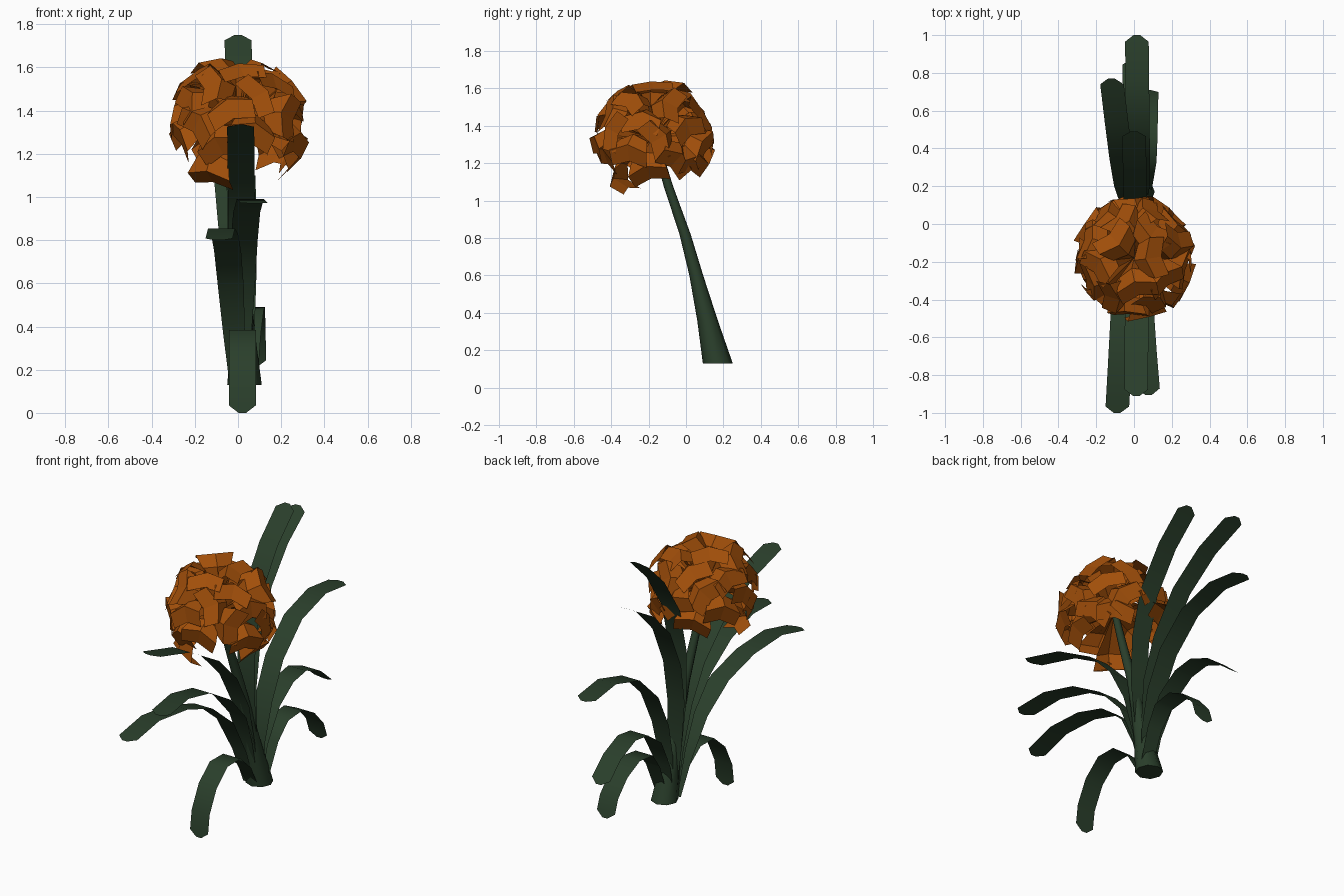
import bpy, math, random
from mathutils import Vector, Matrix

if "Cube" in bpy.data.objects:
    bpy.data.objects.remove(bpy.data.objects["Cube"])

random.seed(11)


def material(name, rgb):
    m = bpy.data.materials.new(name)
    m.diffuse_color = (*rgb, 1)
    m.use_nodes = True
    m.node_tree.nodes["Principled BSDF"].inputs["Base Color"].default_value = m.diffuse_color
    return m


GREEN = material("dark_leaf_green", (0.023, 0.049, 0.024))
ORANGE = material("burnt_orange", (0.36, 0.078, 0.003))


def add_mesh(name, verts, faces, mat, smooth=False):
    me = bpy.data.meshes.new(name)
    me.from_pydata([tuple(v) for v in verts], [], faces)
    me.materials.append(mat)
    ob = bpy.data.objects.new(name, me)
    bpy.context.collection.objects.link(ob)
    if smooth:
        bpy.ops.object.select_all(action='DESELECT')
        ob.select_set(True)
        bpy.context.view_layer.objects.active = ob
        bpy.ops.object.shade_smooth_by_angle(angle=math.radians(60))
    return ob


# Strap leaves: flat ribbons on a (y, z) path, drifting sideways from x0 to x1
def leaf(name, x0, x1, power, path):
    n = len(path) - 1
    pts = [Vector((x0 + (x1 - x0) * (i / n) ** power, y, z)) for i, (y, z) in enumerate(path)]
    widths = [0.08, 0.10, 0.12] + [0.125] * (len(pts) - 3)
    # clipped point at the tip
    last = pts[-1]
    shoulder = last + (pts[-2] - last).normalized() * 0.035
    pts = pts[:-1] + [shoulder, last]
    widths.append(0.035)
    verts, faces = [], []
    for p, w in zip(pts, widths):
        verts += [p - Vector((w / 2, 0, 0)), p + Vector((w / 2, 0, 0))]
    for i in range(len(pts) - 1):
        a = 2 * i
        faces.append((a, a + 1, a + 3, a + 2))
    add_mesh(name, verts, faces, GREEN, True)


leaf("back_leaf_tallest", 0.02, 0.0, 1,
     [(.13, .14), (.09, .45), (.06, .75), (.07, 1.05), (.14, 1.33), (.30, 1.57), (.49, 1.75)])
leaf("back_leaf_tall", 0.01, -0.12, 1.3,
     [(.14, .14), (.12, .45), (.13, .75), (.20, 1.02), (.34, 1.28), (.54, 1.47), (.77, 1.60)])
leaf("back_leaf_long", 0.03, 0.015, 1,
     [(.15, .14), (.16, .40), (.22, .63), (.33, .85), (.52, 1.03), (.76, 1.10), (1.0, 1.07)])
leaf("back_leaf_middle", 0.02, 0.0, 1,
     [(.15, .14), (.20, .36), (.31, .56), (.45, .66), (.58, .68), (.73, .62), (.87, .50)])
leaf("back_leaf_low", 0.05, 0.068, 0.6,
     [(.16, .14), (.25, .37), (.33, .475), (.46, .49), (.58, .43), (.67, .33), (.71, .21)])
leaf("front_leaf_tall", 0.02, 0.012, 1,
     [(.11, .14), (.07, .42), (.0, .68), (-.12, .90), (-.30, 1.08), (-.58, 1.24), (-.91, 1.335)])
leaf("front_leaf_middle", 0.015, 0.077, 2.2,
     [(.12, .14), (.05, .42), (-.03, .62), (-.20, .80), (-.42, .93), (-.66, .99), (-.905, .97)])
leaf("front_leaf_long", 0.0, -0.09, 0.9,
     [(.11, .14), (.04, .36), (-.08, .59), (-.27, .75), (-.50, .83), (-.76, .855), (-1.0, .80)])
leaf("front_leaf_low", 0.02, 0.02, 1,
     [(.11, .14), (.03, .28), (-.09, .385), (-.22, .385), (-.33, .29), (-.40, .15), (-.42, .0)])

# Stem: tapered eight-sided tube, thick at the foot
SIDES = 8
rings = [(.03, .17, .13, .08), (.025, .115, .36, .055), (.02, .055, .60, .037),
         (.01, -.005, .82, .03), (.0, -.095, 1.08, .025), (.0, -.17, 1.34, .02)]
verts, faces = [], []
for x, y, z, r in rings:
    for k in range(SIDES):
        a = 2 * math.pi * k / SIDES
        verts.append((x + r * math.cos(a), y + r * math.sin(a), z))
for i in range(len(rings) - 1):
    for k in range(SIDES):
        a, b = i * SIDES + k, i * SIDES + (k + 1) % SIDES
        faces.append((a, b, b + SIDES, a + SIDES))
faces.append(tuple(reversed(range(SIDES))))
add_mesh("stem", verts, faces, GREEN, True)

# Flower head: creased wedge petals fanned from one centre, short tips folded outward
CENTRE = Vector((0, -0.18, 1.335))
verts, faces = [], []


def petal(d, reach, spin=1.2):
    d = d.normalized()
    down = (Vector((0, 0, -1)) + d * d.z).normalized()
    fold = Matrix.Rotation(random.uniform(-spin, spin), 3, d) @ down
    side = d.cross(fold)
    start = len(verts)
    # distance out, fold distance, half width, crease depth along the fold
    for out, drop, half, crease in ((.02, 0, .004, 0), (.76, -.045, .08, .035),
                                    (1.0, .0, .11, .04), (.95, .085, .10, .03)):
        c = CENTRE + d * out * reach + fold * drop
        verts.extend((c - side * half, c - fold * crease, c + side * half))
    for i in range(3):
        for k in range(2):
            a = start + 3 * i + k
            faces.append((a, a + 1, a + 4, a + 3))


COUNT = 30
for i in range(COUNT):
    z = 0.97 - 1.36 * (i + 0.5) / COUNT
    a = i * 2.39996
    r = math.sqrt(1 - z * z)
    petal(Vector((r * math.cos(a), r * math.sin(a), z)), random.uniform(.29, .325))
# drooping petals beneath
petal(Vector((-.13, -.17, -.23)), .33, 0.3)
petal(Vector((.17, .22, -.12)), .33, 0.3)
petal(Vector((.2, -.02, -.14)), .32, 0.3)
add_mesh("flower_head", verts, faces, ORANGE)
